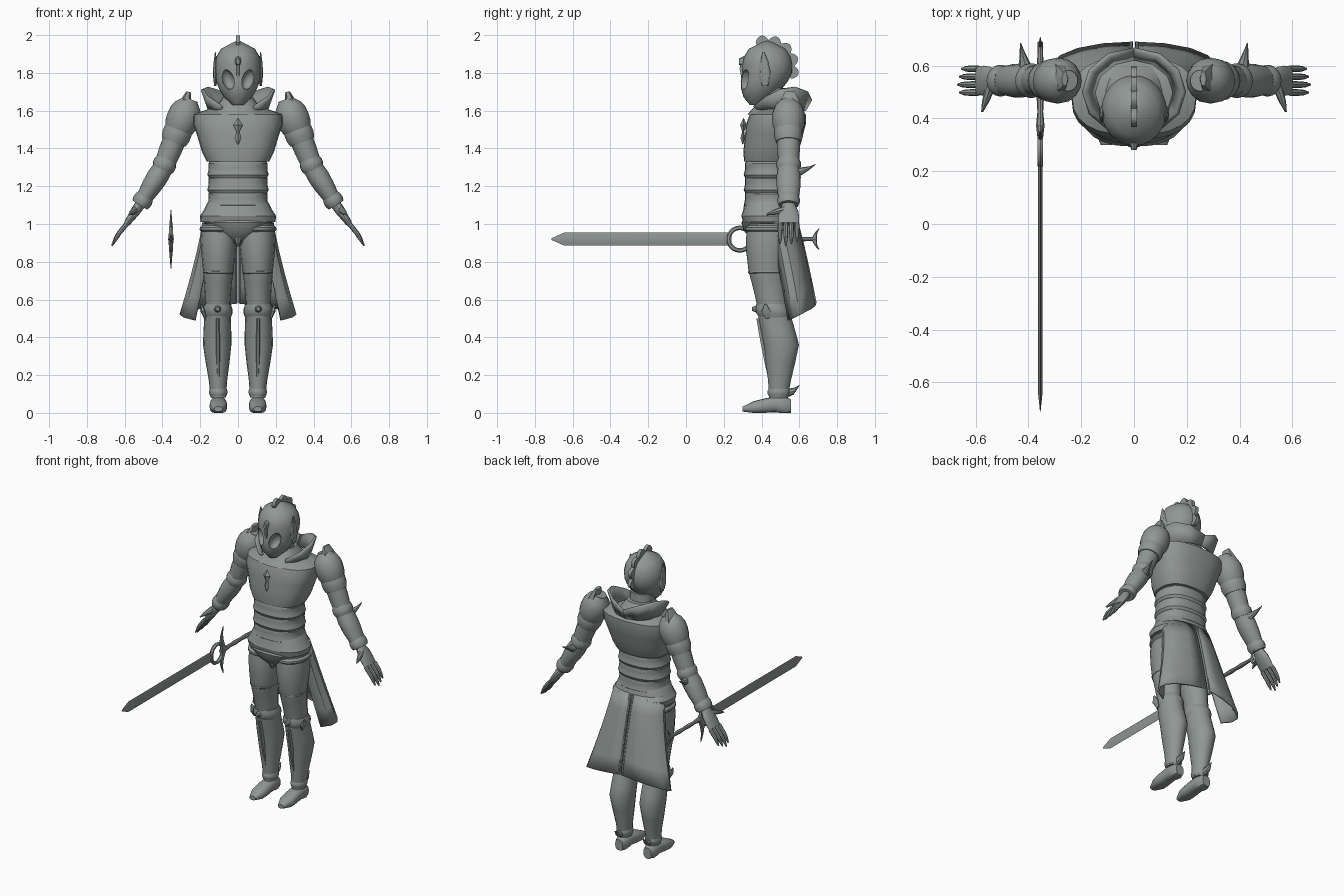
import bpy, bmesh, math
from mathutils import Vector

old = bpy.data.objects.get("Cube")
if old:
    bpy.data.objects.remove(old, do_unlink=True)

steel = bpy.data.materials.new("grey steel")
steel.use_nodes = True
colour = (.28, .31, .3, 1)
steel.diffuse_color = colour
steel.node_tree.nodes["Principled BSDF"].inputs["Base Color"].default_value = colour
parts = []


def point(x, y, z):
    return Vector((x, y, z))


def mix(start, end, amount):
    return start + (end - start) * amount


def finish(name, bm, mirror=False):
    bmesh.ops.recalc_face_normals(bm, faces=bm.faces)
    mesh = bpy.data.meshes.new(name)
    bm.to_mesh(mesh)
    bm.free()
    obj = bpy.data.objects.new(name, mesh)
    bpy.context.collection.objects.link(obj)
    mesh.materials.append(steel)
    if mirror:
        modifier = obj.modifiers.new("Mirror", "MIRROR")
        modifier.use_mirror_merge = False
    parts.append(obj)
    return obj


def limb(name, path, radii, depth=(1, 1), sides=16, boxy=2):
    """Skin evenly spaced rings along a path; parts on the left are mirrored."""
    bm = bmesh.new()
    direction = path[-1] - path[0]
    across, second = Vector((1, 0, 0)), Vector((0, 0, 1))
    if abs(direction.y) < max(abs(direction.x), abs(direction.z)):
        second = Vector((0, 1, 0))
        across = direction.cross(second).normalized()
    rings = []
    for index, radius in enumerate(radii):
        amount = index / (len(radii) - 1)
        place = amount * (len(path) - 1)
        segment = min(int(place), len(path) - 2)
        centre = mix(path[segment], path[segment + 1], place - segment)
        ring = []
        for side in range(sides):
            angle = math.tau * side / sides
            c, s = math.cos(angle), math.sin(angle)
            c = math.copysign(abs(c) ** (2 / boxy), c)
            s = math.copysign(abs(s) ** (2 / boxy), s)
            corner = centre + (across * c + second * s * mix(*depth, amount)) * radius
            corner.z = max(corner.z, 0)
            ring.append(bm.verts.new(corner))
        rings.append(ring)
    for lower, upper in zip(rings, rings[1:]):
        for side in range(sides):
            bm.faces.new((lower[side], lower[side - 1], upper[side - 1], upper[side]))
    bm.faces.new(rings[0])
    bm.faces.new(rings[-1])
    return finish(name, bm, path[0].x > 0)


def cuff(name, start, end, first, last, radius, depth=(1, 1)):
    """A rimmed band around part of a limb."""
    path = [mix(start, end, first), mix(start, end, last)]
    return limb(name, path, [radius * .88, radius, radius, radius * .88], depth)


def sheet(name, rows, thickness):
    bm = bmesh.new()
    grid = [[bm.verts.new(corner) for corner in row] for row in rows]
    for upper, lower in zip(grid, grid[1:]):
        for k in range(len(upper) - 1):
            bm.faces.new((upper[k], upper[k + 1], lower[k + 1], lower[k]))
    obj = finish(name, bm, True)
    modifier = obj.modifiers.new("Solidify", "SOLIDIFY")
    modifier.thickness = thickness
    modifier.offset = 0


def body(name, low, high, radii, depth, centre=.435):
    return limb(name, [point(0, centre, low), point(0, centre, high)], radii, depth, sides=24, boxy=2.4)


# Helmet with hollowed eye openings
helmet = limb("helmet", [point(0, .37, 1.63), point(0, .43, 1.8), point(0, .43, 1.97)],
              [.03, .075, .1, .116, .122, .124, .115, .09, .01], (1.08, 1.08), sides=24)
for side in (-1, 1):
    bpy.ops.mesh.primitive_uv_sphere_add(segments=16, ring_count=8, location=(side * .053, .31, 1.765),
                                         rotation=(0, side * .35, 0), scale=(.033, .045, .055))
    cutter = bpy.context.object
    cutter.hide_render = True
    opening = helmet.modifiers.new("Eye opening", "BOOLEAN")
    opening.operation, opening.object = "DIFFERENCE", cutter
    bpy.context.view_layer.objects.active = helmet
    bpy.ops.object.modifier_apply(modifier=opening.name)
    bpy.data.objects.remove(cutter, do_unlink=True)
limb("nose_ridge", [point(0, .33, 1.65), point(0, .31, 1.88)], [.004, .009, .01, .012, .006], (3, 3), sides=6)
limb("brow_stud", [point(0, .28, 1.86), point(0, .33, 1.86)], [.01, .018, .018], (1.6, 1.6), sides=8)
limb("ear_wing", [point(.12, .42, 1.73), point(.12, .41, 1.91)], [.006, .013, .01, .002], (2.6, 2.6), sides=8)

# Scalloped crest, a thin fan over the crown
crest = bmesh.new()
steps = 40
fan = []
for k in range(steps + 1):
    angle = math.radians(115 - 140 * k / steps)
    scallop = .145 + .025 * abs(math.sin(k * math.pi / 8))
    spoke = [(x, r) for x in (-.011, .011) for r in (.11, scallop)]
    fan.append([crest.verts.new((x, .43 + math.cos(angle) * r, 1.83 + math.sin(angle) * r)) for x, r in spoke])
for (a, b, c, d), (e, f, g, h) in zip(fan, fan[1:]):
    for face in ((a, b, f, e), (c, d, h, g), (b, d, h, f), (a, c, g, e)):
        crest.faces.new(face)
for a, b, c, d in (fan[0], fan[-1]):
    crest.faces.new((a, b, d, c))
finish("helmet_crest", crest)

# Neck and standing collar
body("neck", 1.55, 1.72, [.08, .07], (1, 1), centre=.455)
body("gorget", 1.58, 1.67, [.15, .11, .08], (1, 1), centre=.475)


def collar_row(spread, height, rise):
    angles = [math.radians(30 * k) for k in range(6)]
    return [point(spread * math.sin(a), .5 + spread * .85 * math.cos(a), height + rise * math.sin(a * 1.4))
            for a in angles]


sheet("collar", [collar_row(.15, 1.6, 0), collar_row(.19, 1.66, .065)], .016)

# Torso plates
limb("breastplate", [point(0, .44, 1.33), point(0, .495, 1.63)],
     [.165, .19, .205, .22, .237, .235, .1], (.8, .6), sides=24, boxy=2.5)
limb("chest_ornament", [point(0, .3, 1.42), point(0, .305, 1.56)], [.002, .018, .008, .025, .002], (.7, .7), sides=4)
for level, name in enumerate(("upper_belly_band", "middle_belly_band", "lower_belly_band")):
    top = 1.34 - level * .08
    body(name, top - .1, top, [.15, .163, .157, .155, .157, .145], (.8, .78))
body("hip_plate", 1.01, 1.14, [.198, .202, .18, .165, .14], (.67, .8))
body("pelvis", .88, 1.05, [.03, .085, .14, .18, .18], (1.2, .65))
limb("groin_guard", [point(0, .36, .89), point(0, .37, 1.02)], [.008, .03, .055, .06], (.9, .9), sides=8)


# Split back skirt, flaring downward and curling round the hips
def skirt_row(drop):
    width, centre = .17 + .13 * drop ** 1.3, .48 + .12 * drop ** .8
    row = []
    for k in range(7):
        angle = math.radians(22 * k)
        row.append(point(.004 + width * math.sin(angle), centre + .085 * math.cos(angle),
                         1.07 - drop * (.49 + .015 * k)))
    return row


sheet("back_skirt", [skirt_row(k / 5) for k in range(6)], .012)
limb("skirt_seam", [skirt_row(k / 5)[0] + point(.008, 0, 0) for k in range(6)], [.008] * 6, sides=6)

# Legs
hip, thigh, knee = point(.1, .44, 1), point(.105, .43, .75), point(.108, .46, .55)
calf, ankle = point(.11, .505, .36), point(.104, .49, .08)
oval = (1.24, 1.24)
limb("thigh", [hip, thigh, knee], [.09, .097, .09, .08, .073, .068, .065], oval)
cuff("hip_strap", hip, thigh, .03, .18, .102, oval)
cuff("thigh_band", hip, thigh, .97, 1.07, .081, oval)
limb("greave", [knee, calf, ankle], [.069, .071, .074, .075, .063, .049, .04], oval)
cuff("knee_guard", knee, calf, -.13, .25, .079, (1.18, 1.18))
limb("knee_stud", [knee - point(0, .11, 0), knee - point(0, .05, 0)], [.01, .022, .022], sides=8)
limb("knee_wing", [knee + point(.065, -.03, -.05), knee + point(.087, -.04, .025)], [.006, .014, .003], (2, 2), sides=6)
limb("shin_ridge", [knee + point(0, -.075, -.05), ankle + point(0, -.04, .09)], [.009, .011, .011, .009], (1.6, 1.6), sides=6)
cuff("ankle_cuff", calf, ankle, .81, .97, .048, oval)
limb("spur", [ankle + point(0, .03, .02), ankle + point(0, .08, .035), ankle + point(0, .11, .065)],
     [.025, .018, .002], sides=8)
limb("foot", [point(.104, .555, .035), point(.104, .47, .045), point(.104, .3, .02)],
     [.028, .04, .043, .044, .047, .046, .022], (1.3, .6), boxy=2.4)

# Arms
shoulder, elbow, wrist = point(.25, .543, 1.66), point(.395, .543, 1.3), point(.52, .543, 1.1)
knuckles = point(.59, .543, 1)
limb("upper_arm", [shoulder, elbow], [.04, .06, .062, .06, .052])
limb("pauldron", [shoulder, mix(shoulder, elbow, .48)], [.035, .07, .085, .087, .084, .07])
limb("pauldron_fin", [point(.3, .55, 1.56), point(.262, .55, 1.7)], [.05, .035, .012], (1.2, 2.5), sides=6)
cuff("shoulder_lame", shoulder, elbow, .38, .63, .076)
cuff("elbow_band", shoulder, elbow, .88, 1.04, .062, (1.06, 1.06))
limb("forearm", [elbow, wrist], [.052, .057, .053, .045, .035], (1.08, 1.3))
cuff("wrist_cuff", elbow, wrist, .76, 1, .052, (1.15, 1.15))
limb("elbow_spike", [elbow + point(.01, .03, -.03), elbow + point(.025, .09, -.015), elbow + point(.035, .143, .015)],
     [.035, .02, .01, .002], sides=8)
limb("palm", [wrist, knuckles], [.027, .026, .021, .016], (1.3, 3.4))
for finger, name in enumerate(("index_finger", "middle_finger", "ring_finger", "little_finger")):
    reach = 1 - .1 * abs(finger - 1)
    root = knuckles + point(0, (finger - 1.5) * .03, 0)
    limb(name, [root, root + point(.045, 0, -.055) * reach, root + point(.078, 0, -.115) * reach],
         [.013, .013, .012, .01, .004], sides=8)
limb("thumb", [point(.54, .53, 1.08), point(.575, .425, 1.05)], [.02, .018, .013, .004], sides=8)


# Sword held level beside the right hip
def sword(along, up=0):
    return point(-.355, along, .92 + up)


limb("sword_blade", [sword(-.712), sword(-.645), sword(.24)], [.001, .008, .008], (4.3, 4.3), sides=4)
limb("sword_grip", [sword(.32), sword(.69)], [.01, .016, .011, .014, .011, .014, .011, .01], sides=8)
bow = [k / 5 for k in range(-5, 6)]
limb("cross_guard", [sword(.355 - .02 * math.sin(3 * abs(k)), .155 * k) for k in bow],
     [.014 - .012 * abs(k) for k in bow], (2, 2), sides=8)
limb("pommel_horns", [sword(.68 + .025 * k * k, .056 * k) for k in bow],
     [.01 - .008 * abs(k) for k in bow], (1.4, 1.4), sides=8)
bpy.ops.mesh.primitive_torus_add(major_segments=20, minor_segments=6, major_radius=.06, minor_radius=.012,
                                 location=sword(.285), rotation=(0, math.pi / 2, 0))
ring = bpy.context.object
ring.name = "blade_ring"
ring.data.materials.append(steel)
parts.append(ring)

# Smooth rounded surfaces, keep plate edges crisp
bpy.ops.object.select_all(action="DESELECT")
for obj in parts:
    obj.select_set(True)
bpy.context.view_layer.objects.active = parts[0]
bpy.ops.object.shade_smooth_by_angle(angle=math.radians(32))
